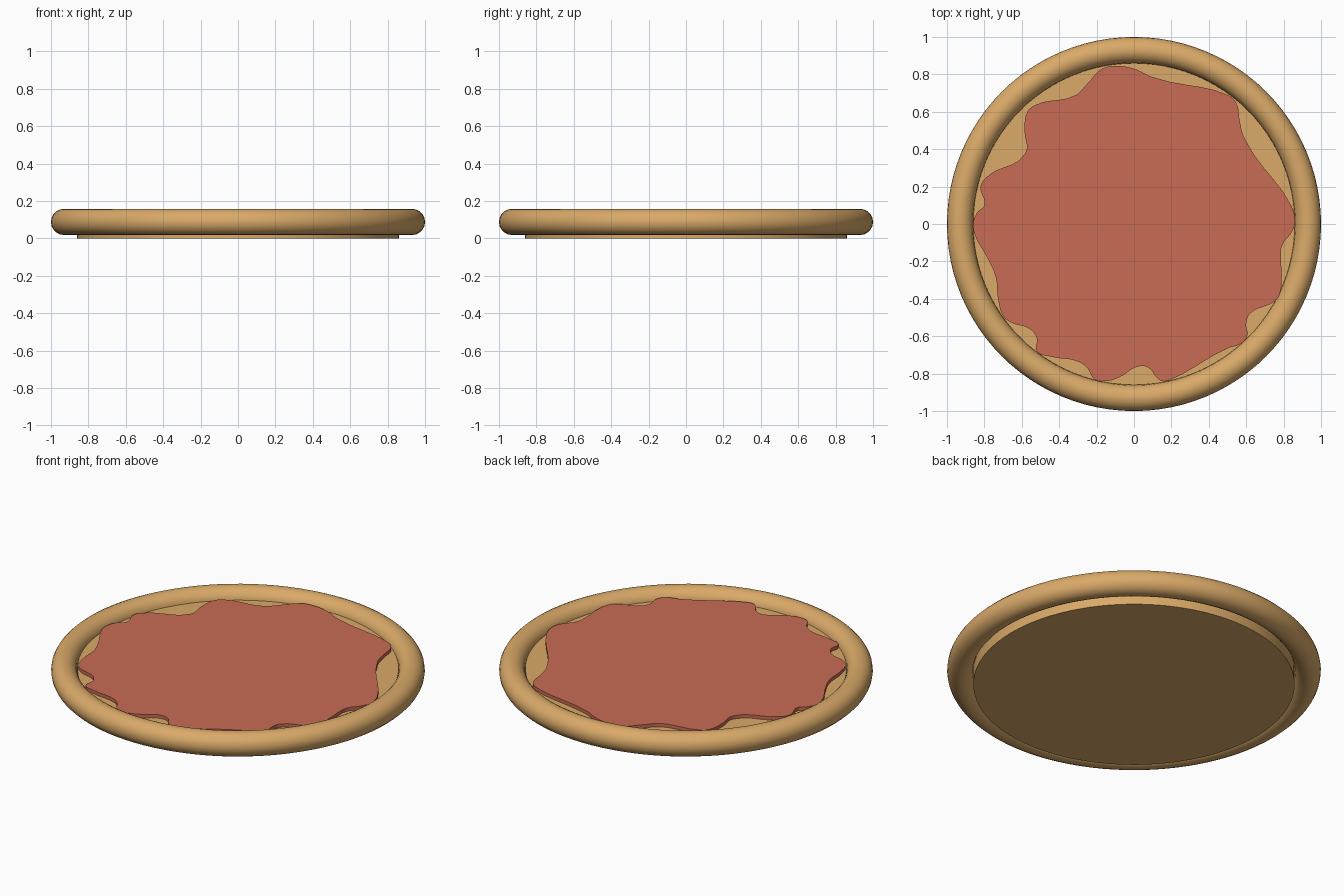
import bpy

if "Cube" in bpy.data.objects:
    bpy.data.objects.remove(bpy.data.objects["Cube"])


def paint(obj, name, rgb):
    mat = bpy.data.materials.new(name)
    mat.diffuse_color = (*rgb, 1)
    mat.use_nodes = True
    mat.node_tree.nodes["Principled BSDF"].inputs["Base Color"].default_value = mat.diffuse_color
    obj.data.materials.append(mat)


def smooth(obj):
    bpy.ops.object.select_all(action='DESELECT')
    obj.select_set(True)
    bpy.context.view_layer.objects.active = obj
    bpy.ops.object.shade_smooth_by_angle()


BASE_TOP, SAUCE_TOP = 0.10, 0.12
DOUGH = (0.70, 0.40, 0.14)

# Raised crust ring
bpy.ops.mesh.primitive_torus_add(location=(0, 0, 0.088), major_radius=0.93, minor_radius=0.07,
                                 major_segments=96, minor_segments=20)
crust = bpy.context.object
crust.name = "crust_ring"
paint(crust, "crust", DOUGH)
smooth(crust)

# Flat dough base
bpy.ops.mesh.primitive_cylinder_add(vertices=96, radius=0.86, depth=BASE_TOP,
                                    location=(0, 0, BASE_TOP / 2))
base = bpy.context.object
base.name = "dough_base"
paint(base, "dough", DOUGH)
smooth(base)

# Sauce layer with an irregular outline
outline = [
    (-.1, .845), (0, .83), (.1, .785), (.5, .69), (.545, .65), (.565, .55), (.59, .46),
    (.84, .1), (.86, .03), (.85, -.03), (.79, -.12), (.785, -.18), (.79, -.28), (.78, -.37),
    (.755, -.41), (.62, -.48), (.60, -.53), (.605, -.6), (.57, -.64), (.5, -.665),
    (.2, -.83), (.15, -.84), (.12, -.82), (.08, -.77), (.03, -.76), (-.08, -.82),
    (-.15, -.84), (-.21, -.83), (-.25, -.77), (-.3, -.735), (-.44, -.71), (-.52, -.68),
    (-.52, -.61), (-.56, -.56), (-.66, -.525), (-.7, -.49), (-.725, -.41), (-.74, -.28),
    (-.79, -.17), (-.85, -.06), (-.86, 0), (-.84, .06), (-.8, .1), (-.82, .2), (-.79, .25),
    (-.58, .38), (-.585, .5), (-.57, .6), (-.53, .635), (-.31, .69), (-.25, .75), (-.17, .83),
]
curve = bpy.data.curves.new("sauce", 'CURVE')
curve.dimensions = '2D'
curve.fill_mode = 'BOTH'
curve.resolution_u = 5
curve.extrude = (SAUCE_TOP - BASE_TOP) / 2
spline = curve.splines.new('BEZIER')
spline.bezier_points.add(len(outline) - 1)
spline.use_cyclic_u = True
for point, (x, y) in zip(spline.bezier_points, outline):
    point.co = (x, y, 0)
    point.handle_left_type = point.handle_right_type = 'AUTO'
sauce = bpy.data.objects.new("sauce_layer", curve)
sauce.location.z = (SAUCE_TOP + BASE_TOP) / 2
bpy.context.collection.objects.link(sauce)
paint(sauce, "sauce", (0.58, 0.15, 0.09))
bpy.ops.object.select_all(action='DESELECT')
sauce.select_set(True)
bpy.context.view_layer.objects.active = sauce
bpy.ops.object.convert(target='MESH')
smooth(sauce)
